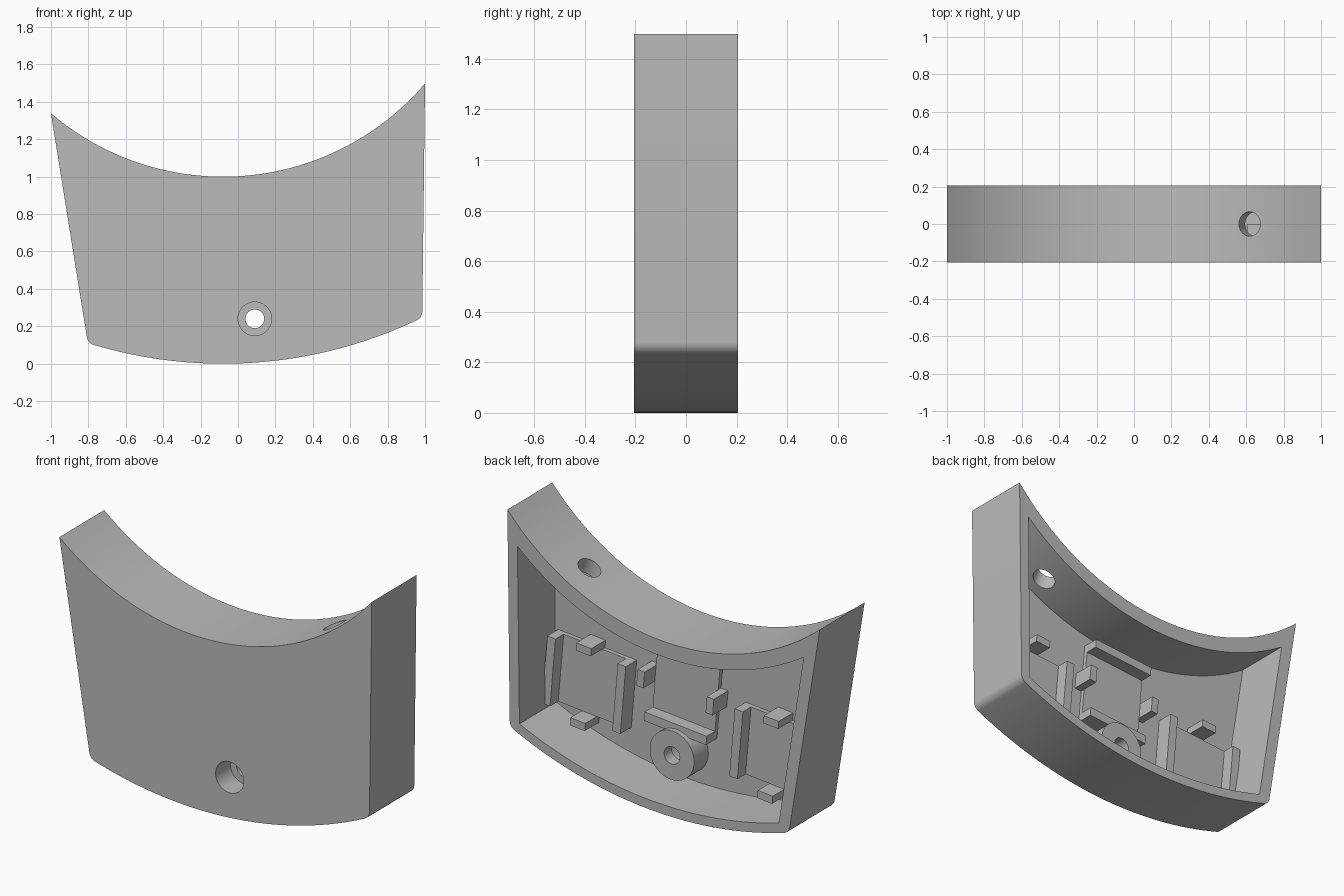
import bpy, bmesh
from math import sqrt, radians, pi
from mathutils import Vector, Matrix

if "Cube" in bpy.data.objects:
    bpy.data.objects.remove(bpy.data.objects["Cube"], do_unlink=True)

grey = bpy.data.materials.new("plain grey")
grey.use_nodes = True
grey.diffuse_color = (0.5, 0.5, 0.5, 1)
grey.node_tree.nodes["Principled BSDF"].inputs["Base Color"].default_value = (0.5, 0.5, 0.5, 1)

ARC_X, ARC_Z = -0.08, 2.42      # shared centre of all curved walls
FRONT, FLOOR, BACK = -0.205, -0.13, 0.205


def finish(bm, name):
    bmesh.ops.recalc_face_normals(bm, faces=bm.faces)
    mesh = bpy.data.meshes.new(name)
    bm.to_mesh(mesh)
    bm.free()
    mesh.materials.append(grey)
    obj = bpy.data.objects.new(name, mesh)
    bpy.context.collection.objects.link(obj)
    return obj


def arc(radius, x0, x1, n=48):
    xs = [x0 + (x1 - x0) * i / n for i in range(n + 1)]
    return [(x, ARC_Z - sqrt(radius ** 2 - (x - ARC_X) ** 2)) for x in xs]


def curved_block(name, low, high, y0, y1, fillet=0):
    """Block between two concentric arcs; low and high are (radius, x0, x1)."""
    bottom = arc(*low)
    pts = bottom + arc(*high)[::-1]
    bm = bmesh.new()
    verts = [bm.verts.new((x, y0, z)) for x, z in pts]
    face = bm.faces.new(verts)
    moved = bmesh.ops.extrude_face_region(bm, geom=[face])["geom"]
    bmesh.ops.translate(bm, vec=(0, y1 - y0, 0),
                        verts=[g for g in moved if isinstance(g, bmesh.types.BMVert)])
    if fillet:
        corners = [verts[0], verts[len(bottom) - 1]]
        edges = [e for v in corners for e in v.link_edges
                 if abs(e.verts[0].co.y - e.verts[1].co.y) > 0.1]
        bmesh.ops.bevel(bm, geom=edges, offset=fillet, segments=6, profile=0.5,
                        affect='EDGES', clamp_overlap=True)
    return finish(bm, name)


def cylinder(name, radius, start, end, sides=48):
    start, end = Vector(start), Vector(end)
    axis = end - start
    bm = bmesh.new()
    turn = axis.to_track_quat('Z', 'Y').to_matrix().to_4x4()
    bmesh.ops.create_cone(bm, cap_ends=True, segments=sides, radius1=radius, radius2=radius,
                          depth=axis.length, matrix=Matrix.Translation((start + end) / 2) @ turn)
    return finish(bm, name)


def cut(target, cutter):
    cutter.hide_render = True
    mod = target.modifiers.new("cut", 'BOOLEAN')
    mod.operation, mod.solver, mod.object = 'DIFFERENCE', 'EXACT', cutter
    bpy.context.view_layer.objects.active = target
    bpy.ops.object.modifier_apply(modifier=mod.name)


# Curved shell, open at the back
shell = curved_block("shell", (2.42, -0.803, 0.985), (1.42, -1, 1), FRONT, BACK, 0.03)
cavity = curved_block("cavity_cutter", (2.365, -0.737, 0.923), (1.51, -0.897, 0.936), FLOOR, 0.4)

# Screw boss with stepped bore, and the slanted hole in the upper wall
boss = cylinder("screw_boss", 0.142, (0.09, FLOOR, 0.24), (0.09, 0, 0.24))
bore = cylinder("bore_cutter", 0.05, (0.09, -0.4, 0.24), (0.09, 0.4, 0.24))
counterbore = cylinder("counterbore_cutter", 0.09, (0.09, -0.4, 0.24), (0.09, -0.07, 0.24))
lean = Vector((0.37, 0, -0.93))
mouth = Vector((0.62, 0, 1.18))
wire_hole = cylinder("wire_hole_cutter", 0.065, mouth - lean * 0.2, mouth + lean * 0.2)
cutters = [cavity, bore, counterbore, wire_hole]
for c in cutters:
    cut(shell, c)
for c in (bore, counterbore):
    cut(boss, c)
for c in cutters:
    bpy.data.objects.remove(c, do_unlink=True)


def box(name, place, u, w, top):
    """Box on the cavity floor; u and w are its ranges in the holder's own axes."""
    bm = bmesh.new()
    bmesh.ops.create_cube(bm, size=1)
    size = Vector((u[1] - u[0], top - FLOOR, w[1] - w[0]))
    mid = Vector(((u[0] + u[1]) / 2, (top + FLOOR) / 2, (w[0] + w[1]) / 2))
    bm.transform(place @ Matrix.Translation(mid) @ Matrix.Diagonal(size).to_4x4())
    return finish(bm, name)


# Three square holders: raised pad, two rails and two tabs each
parts = [shell, boss]
holders = {"left": (0.675, 0.48, 0), "middle": (0.07, 0.61, 90), "right": (-0.525, 0.38, 0)}
for side, (x, z, quarter) in holders.items():
    place = Matrix.Translation((x, 0, z)) @ Matrix.Rotation(-radians(5 + quarter), 4, 'Y')
    parts.append(box(side + "_pad", place, (-0.2, 0.2), (-0.2, 0.2), -0.105))
    for s, end in ((-1, "first"), (1, "second")):
        flip = place @ Matrix.Rotation(pi if s < 0 else 0, 4, 'Y')
        parts.append(box(f"{side}_{end}_rail", flip, (0.2, 0.252), (-0.2, 0.2), -0.03))
        parts.append(box(f"{side}_{end}_tab", flip, (-0.048, 0.048), (0.2, 0.245), 0))

bpy.ops.object.select_all(action='DESELECT')
for p in parts:
    p.select_set(True)
bpy.context.view_layer.objects.active = shell
bpy.ops.object.shade_smooth_by_angle(angle=radians(30))
